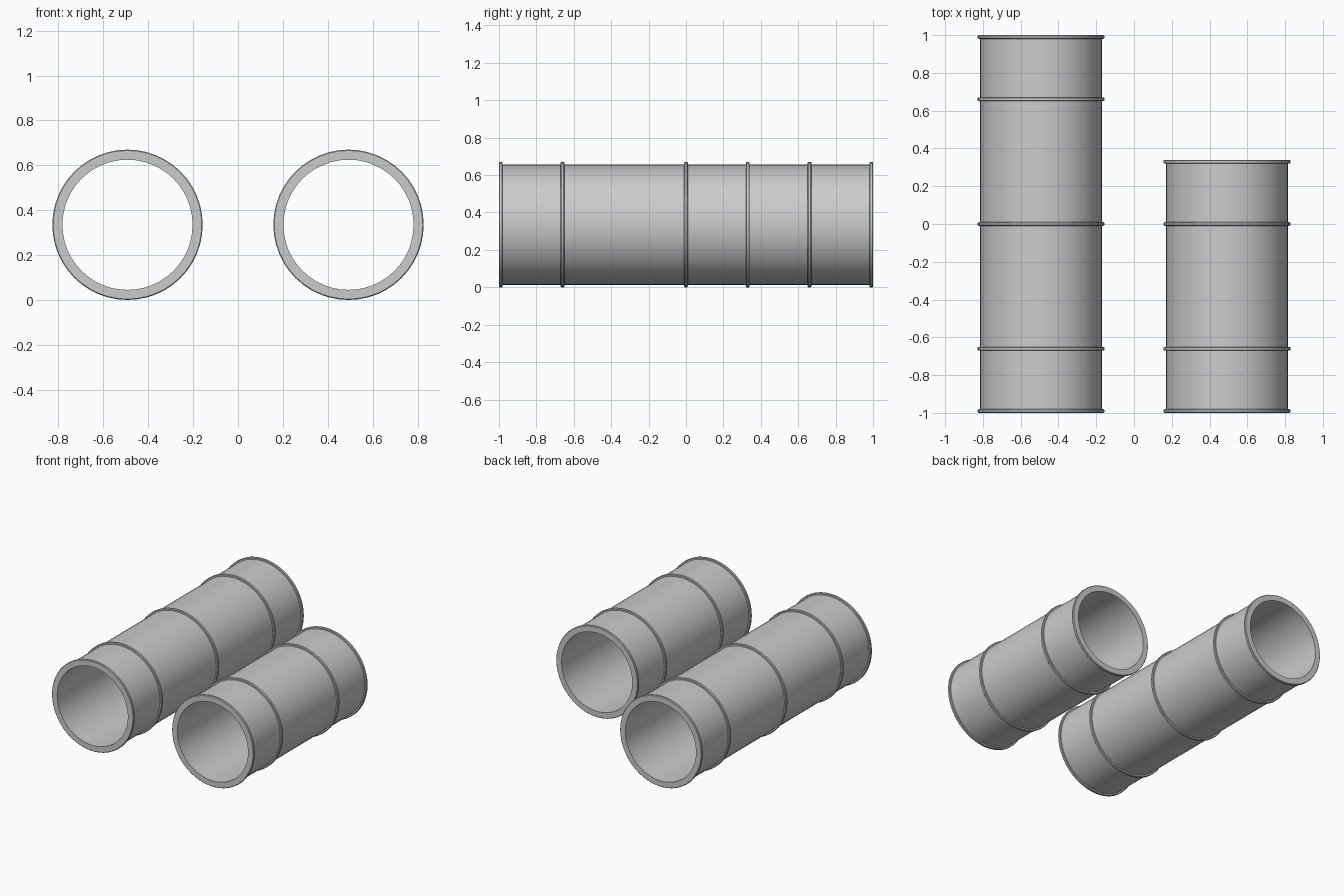
import bpy, bmesh, math
from mathutils import Vector

if "Cube" in bpy.data.objects:
    bpy.data.objects.remove(bpy.data.objects["Cube"])

SIDES = 48
R_BORE, R_WALL, R_RING = 0.29, 0.322, 0.335
HALF, ROUND = 0.01, 0.004   # half width of a raised ring, and its edge rounding


def ring_bump(y):
    """Profile points (radius, y) of one raised ring with softened edges."""
    return [(R_WALL, y - HALF), (R_RING - ROUND, y - HALF),
            (R_RING, y - HALF + ROUND), (R_RING, y + HALF - ROUND),
            (R_RING - ROUND, y + HALF), (R_WALL, y + HALF)]


def make_pipe(name, x, rings):
    """Lathe a hollow pipe along y; the first and last rings are the end flanges."""
    outer = [p for y in rings for p in ring_bump(y)][1:-1]
    profile = [(R_BORE, rings[0] - HALF)] + outer + [(R_BORE, rings[-1] + HALF)]
    bm = bmesh.new()
    loops = []
    for i in range(SIDES):
        a = 2 * math.pi * i / SIDES
        loops.append([bm.verts.new(Vector((r * math.cos(a), y, r * math.sin(a))))
                      for r, y in profile])
    n = len(profile)
    for i in range(SIDES):
        a, b = loops[i], loops[(i + 1) % SIDES]
        for j in range(n):
            k = (j + 1) % n
            bm.faces.new((a[j], a[k], b[k], b[j]))
    bmesh.ops.recalc_face_normals(bm, faces=bm.faces)
    mesh = bpy.data.meshes.new(name)
    bm.to_mesh(mesh)
    bm.free()
    obj = bpy.data.objects.new(name, mesh)
    obj.location = (x, 0, R_RING)
    bpy.context.collection.objects.link(obj)
    bpy.ops.object.select_all(action='DESELECT')
    obj.select_set(True)
    bpy.context.view_layer.objects.active = obj
    bpy.ops.object.shade_smooth_by_angle(angle=math.radians(30))


# Long pipe on the left, short pipe on the right, flush at the front
make_pipe("long_pipe", -0.4925, [-0.99, -0.66, 0.0, 0.66, 0.99])
make_pipe("short_pipe", 0.4925, [-0.99, -0.66, 0.0, 0.33])
